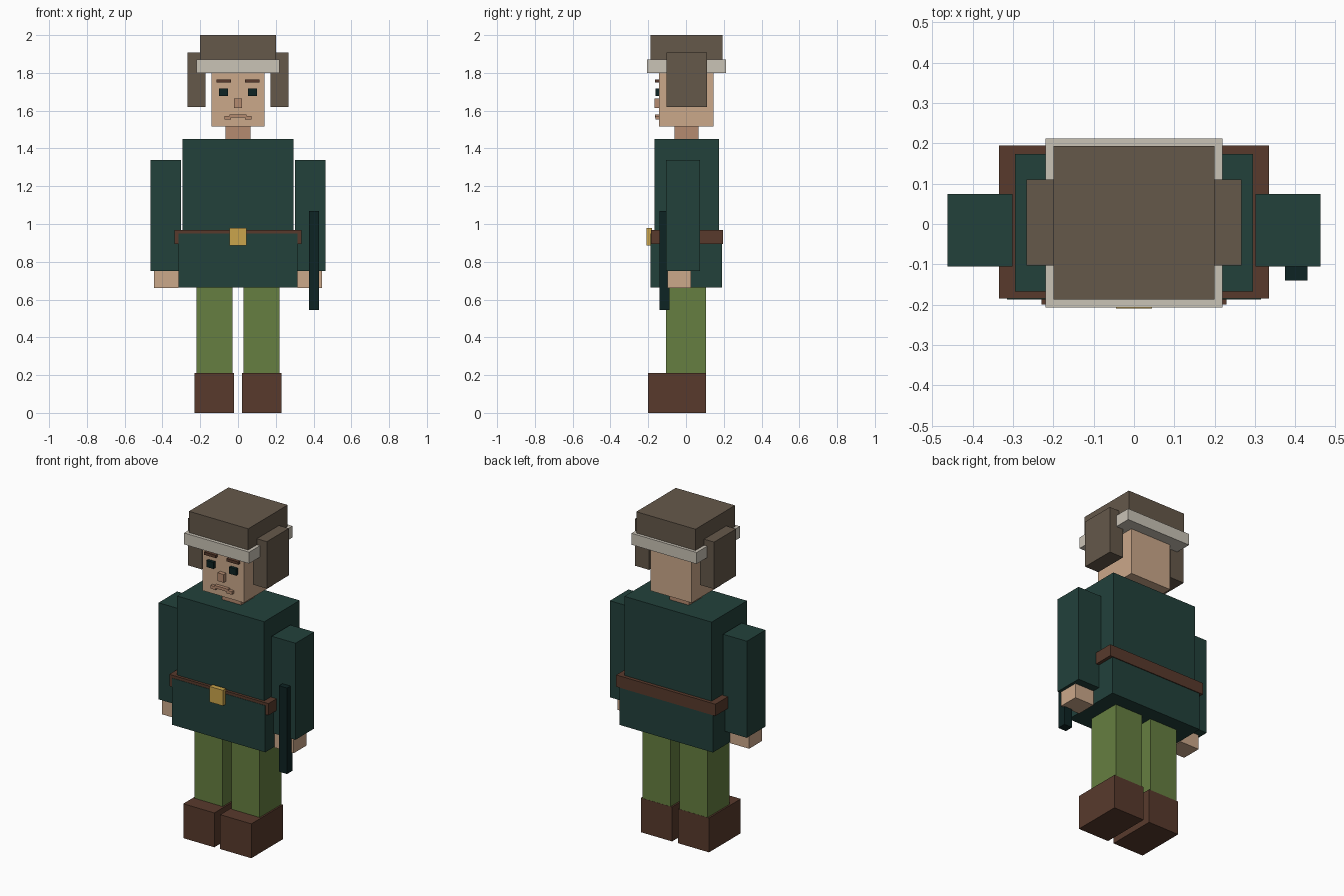
import bpy

if "Cube" in bpy.data.objects:
    bpy.data.objects.remove(bpy.data.objects["Cube"])


def srgb(hexcode):
    out = []
    for i in (0, 2, 4):
        c = int(hexcode[i:i + 2], 16) / 255
        out.append(c / 12.92 if c <= 0.04045 else ((c + 0.055) / 1.055) ** 2.4)
    return (*out, 1.0)


def material(name, hexcode):
    m = bpy.data.materials.new(name)
    m.diffuse_color = srgb(hexcode)
    m.use_nodes = True
    m.node_tree.nodes["Principled BSDF"].inputs["Base Color"].default_value = m.diffuse_color
    return m


SKIN = material("skin", "CBA88A")
SHADE = material("dark skin", "B58B70")
TUNIC = material("dark green cloth", "22413B")
LEGS = material("olive green cloth", "667F41")
BROWN = material("brown leather", "583A2C")
HAT = material("taupe felt", "65584A")
FUR = material("pale fur", "CAC3B6")
GOLD = material("gold", "CBA54C")
DARK = material("near black green", "0D2323")


def box(name, mat, x, y, z):
    """Box from (min, max) ranges on each axis."""
    verts = [(a, b, c) for a in x for b in y for c in z]
    faces = [(0, 1, 3, 2), (4, 6, 7, 5), (0, 4, 5, 1),
             (2, 3, 7, 6), (0, 2, 6, 4), (1, 5, 7, 3)]
    me = bpy.data.meshes.new(name)
    me.from_pydata(verts, [], faces)
    me.materials.append(mat)
    ob = bpy.data.objects.new(name, me)
    bpy.context.collection.objects.link(ob)
    return ob


def pair(name, mat, x, y, z):
    """The same box on both sides of x = 0."""
    box(name + "_right", mat, x, y, z)
    box(name + "_left", mat, (-x[1], -x[0]), y, z)


# boots and legs
pair("boot", BROWN, (0.02, 0.23), (-0.2, 0.106), (0, 0.21))
pair("leg", LEGS, (0.03, 0.22), (-0.105, 0.105), (0.1, 0.68))

# tunic, skirt, belt and buckle
box("torso", TUNIC, (-0.295, 0.295), (-0.168, 0.174), (0.7, 1.45))
box("skirt", TUNIC, (-0.315, 0.315), (-0.187, 0.19), (0.665, 0.95))
box("belt", BROWN, (-0.335, 0.335), (-0.185, 0.195), (0.895, 0.967))
box("buckle", GOLD, (-0.045, 0.045), (-0.21, -0.18), (0.885, 0.98))

# arms, hands and baton
pair("arm", TUNIC, (0.302, 0.463), (-0.106, 0.074), (0.75, 1.34))
pair("hand", SKIN, (0.315, 0.445), (-0.098, 0.026), (0.66, 0.76))
box("baton", DARK, (0.375, 0.43), (-0.14, -0.087), (0.545, 1.07))

# neck and head
box("neck", SHADE, (-0.065, 0.065), (-0.062, 0.065), (1.44, 1.53))
box("head", SKIN, (-0.14, 0.14), (-0.143, 0.145), (1.515, 1.84))

# face
pair("brow", BROWN, (0.037, 0.115), (-0.163, -0.14), (1.748, 1.765))
pair("eye", DARK, (0.053, 0.1), (-0.162, -0.14), (1.677, 1.717))
box("nose", SHADE, (-0.02, 0.02), (-0.168, -0.14), (1.615, 1.665))
box("mouth", SHADE, (-0.045, 0.045), (-0.163, -0.14), (1.563, 1.58))
pair("mouth_corner", SHADE, (0.037, 0.072), (-0.162, -0.14), (1.553, 1.572))

# hat with fur band and ear flaps
box("hat_crown", HAT, (-0.2, 0.2), (-0.187, 0.194), (1.82, 2.0))
box("hat_band", FUR, (-0.22, 0.22), (-0.207, 0.212), (1.8, 1.87))
pair("ear_flap", HAT, (0.172, 0.267), (-0.103, 0.11), (1.62, 1.907))
